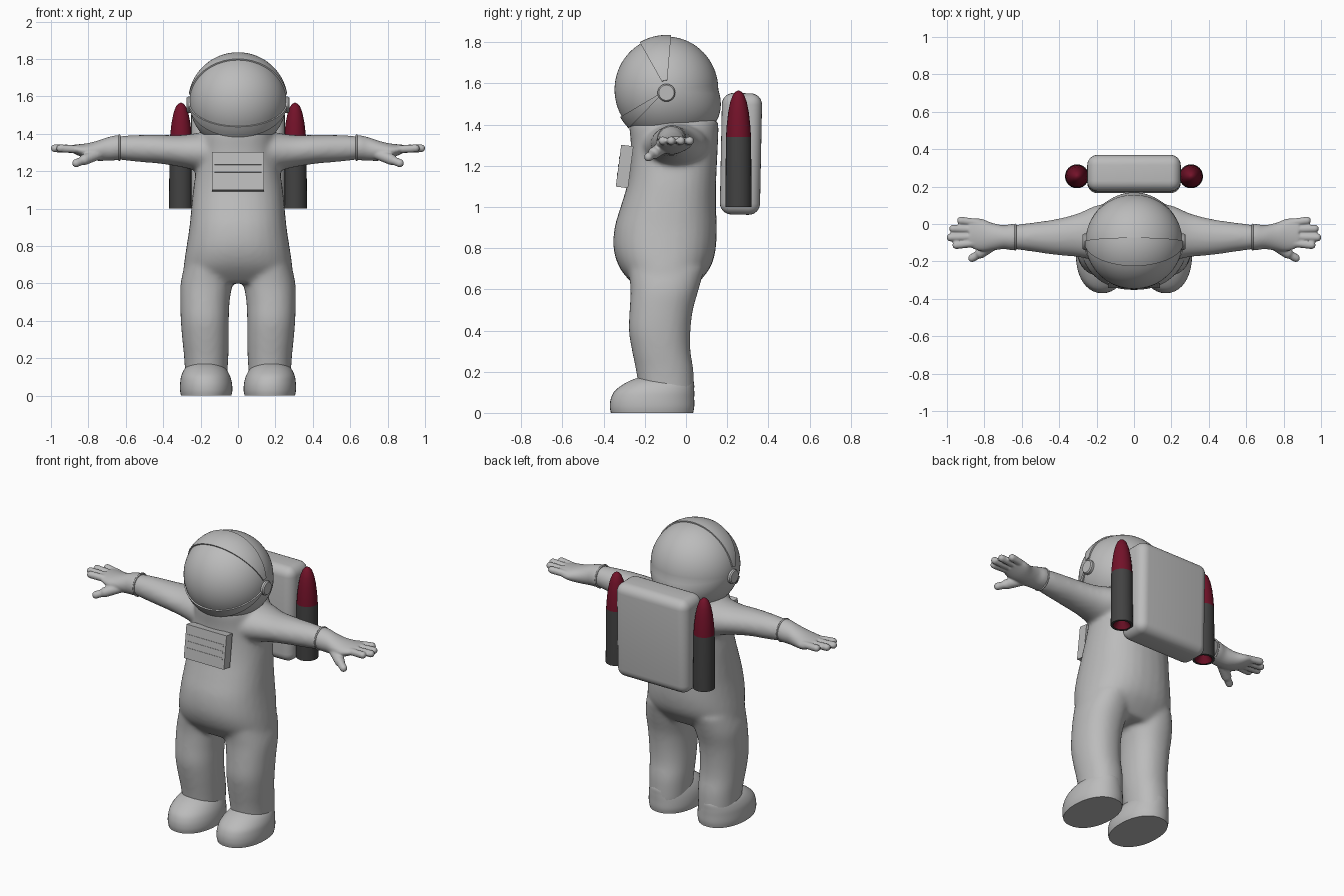
import bpy, bmesh, math
from mathutils import Vector, Matrix

if "Cube" in bpy.data.objects:
    bpy.data.objects.remove(bpy.data.objects["Cube"], do_unlink=True)


def material(name, rgb):
    m = bpy.data.materials.new(name)
    m.use_nodes = True
    m.diffuse_color = (*rgb, 1)
    m.node_tree.nodes["Principled BSDF"].inputs["Base Color"].default_value = (*rgb, 1)
    return m


GREY = material("suit grey", (0.5, 0.5, 0.5))
DARK = material("rocket charcoal", (0.055, 0.055, 0.055))
RED = material("rocket red", (0.17, 0.006, 0.022))


def finish(bm, name, mats=(GREY,), angle=35):
    bmesh.ops.recalc_face_normals(bm, faces=bm.faces)
    mesh = bpy.data.meshes.new(name)
    bm.to_mesh(mesh)
    bm.free()
    ob = bpy.data.objects.new(name, mesh)
    bpy.context.collection.objects.link(ob)
    for m in mats:
        mesh.materials.append(m)
    bpy.ops.object.select_all(action="DESELECT")
    ob.select_set(True)
    bpy.context.view_layer.objects.active = ob
    bpy.ops.object.shade_smooth_by_angle(angle=math.radians(angle))
    return ob


def blend(ob, voxel, repeats):
    """Fuse overlapping volumes into one soft skin."""
    r = ob.modifiers.new("Fuse", "REMESH")
    r.mode = "VOXEL"
    r.voxel_size = voxel
    r.use_smooth_shade = True
    s = ob.modifiers.new("Soften", "SMOOTH")
    s.factor = 0.5
    s.iterations = repeats


def refine(rows, steps=4):
    """Catmull-Rom interpolation between section rows."""
    rows = [Vector(r) for r in rows]
    out = []
    for i in range(len(rows) - 1):
        a, b, c, d = rows[max(i - 1, 0)], rows[i], rows[i + 1], rows[min(i + 2, len(rows) - 1)]
        for k in range(steps):
            t = k / steps
            out.append(b + (c - a) * (t / 2) + (2 * a - 5 * b + 4 * c - d) * (t * t / 2)
                       + (3 * b - a - 3 * c + d) * (t ** 3 / 2))
    return out + [rows[-1]]


def loft(bm, rows, place, power=2.0, n=32):
    """Skin rings of (position, centre u, centre v, radius u, radius v)."""
    rings = []
    for w, cu, cv, ru, rv in rows:
        ring = []
        for k in range(n):
            c, s = math.cos(math.tau * k / n), math.sin(math.tau * k / n)
            u = cu + ru * math.copysign(abs(c) ** (2 / power), c)
            v = cv + rv * math.copysign(abs(s) ** (2 / power), s)
            ring.append(bm.verts.new(place(w, u, v)))
        rings.append(ring)
    for a, b in zip(rings, rings[1:]):
        for k in range(n):
            bm.faces.new((a[k], a[(k + 1) % n], b[(k + 1) % n], b[k]))
    bm.faces.new(rings[0])
    bm.faces.new(rings[-1])


def capsule(bm, p, q, r):
    p, q = Vector(p), Vector(q)
    d = q - p
    verts = bmesh.ops.create_uvsphere(bm, u_segments=14, v_segments=9, radius=r)["verts"]
    for v in verts:
        if v.co.z > 0.001:
            v.co.z += d.length
    bmesh.ops.transform(bm, verts=verts,
                        matrix=Matrix.Translation(p) @ d.to_track_quat("Z", "Y").to_matrix().to_4x4())


# Section tables
def front_back(rows):
    """Turn (z, left x, right x, front y, back y) into loft rows."""
    return [(z, (a + b) / 2, (f + k) / 2, (b - a) / 2, (k - f) / 2) for z, a, b, f, k in rows]


torso = front_back([(z, -w, w, f, k) for z, w, f, k in (
    (0.60, .26, -.23, .03), (.66, .29, -.29, .085), (.72, .287, -.33, .125), (.8, .275, -.352, .145),
    (.9, .26, -.347, .15), (1.0, .25, -.318, .146), (1.1, .24, -.288, .146), (1.2, .225, -.272, .15),
    (1.3, .21, -.268, .155), (1.38, .2, -.275, .158), (1.425, .185, -.275, .155))])
leg = front_back([(.06, .06, .28, -.22, .04), (.2, .052, .288, -.242, .037), (.3, .05, .298, -.262, .022),
                  (.4, .049, .306, -.278, .022), (.5, .045, .309, -.274, .034), (.6, .03, .307, -.27, .062),
                  (.7, .02, .285, -.28, .09)])
arm = [(.08, -.06, 1.3, .18, .11), (.2, -.05, 1.302, .15, .104), (.3, -.06, 1.307, .117, .086),
       (.42, -.07, 1.317, .096, .077), (.55, -.07, 1.322, .077, .071), (.65, -.07, 1.325, .064, .062)]
palm = [(.632, -.07, 1.326, .069, .067), (.66, -.07, 1.324, .069, .066), (.7, -.07, 1.318, .064, .062),
        (.76, -.068, 1.308, .074, .052), (.82, -.058, 1.308, .087, .039), (.88, -.048, 1.319, .076, .023)]
boot = front_back([(0, .035, .305, -.365, .035), (.03, .03, .31, -.37, .04), (.07, .033, .309, -.365, .04),
                   (.11, .045, .302, -.343, .04), (.15, .07, .28, -.285, .037), (.178, .11, .24, -.215, .01)])

# Suit: torso, legs and arms fused together
bm = bmesh.new()
loft(bm, refine(torso), lambda w, u, v: (u, v, w), 2.3)
for s in (1, -1):
    loft(bm, refine(leg), lambda w, u, v: (s * u, v, w), 2.2)
    loft(bm, refine(arm), lambda w, u, v: (s * w, u, v))
blend(finish(bm, "suit"), 0.013, 10)

for s, side in ((1, "left"), (-1, "right")):
    # Boot with a flat sole
    bm = bmesh.new()
    loft(bm, refine(boot), lambda w, u, v: (s * u, v, w), 2.15, 40)
    finish(bm, side + "_boot", angle=50)

    # Glove: palm, four fingers and thumb
    bm = bmesh.new()
    loft(bm, refine(palm), lambda w, u, v: (s * w, u, v))
    for y0, tip, y1 in ((.005, .925, .018), (-.03, .967, -.025), (-.068, .98, -.072), (-.1, .95, -.113)):
        capsule(bm, (s * .83, y0, 1.315), (s * tip, y1, 1.322), .0215)
    capsule(bm, (s * .75, -.11, 1.29), (s * .82, -.155, 1.262), .03)
    capsule(bm, (s * .81, -.15, 1.265), (s * .865, -.182, 1.243), .0225)
    blend(finish(bm, side + "_glove"), 0.006, 4)

    # Raised cuff ring
    bpy.ops.mesh.primitive_torus_add(major_radius=.067, minor_radius=.005, major_segments=32, minor_segments=8,
                                     location=(s * .634, -.07, 1.326), rotation=(0, math.pi / 2, 0))
    ring = bpy.context.object
    ring.name = side + "_cuff"
    ring.data.materials.append(GREY)
    bpy.ops.object.shade_smooth()

    # Helmet hinge disc
    bm = bmesh.new()
    loft(bm, [(w, -.095, 1.555, r, r) for w, r in ((.2, .043), (.268, .043), (.275, .037))],
         lambda w, u, v: (s * w, u, v))
    finish(bm, side + "_hinge")

    # Rocket with hollow nozzle and rounded nose
    bm = bmesh.new()
    profile = [(1.07, .003), (1.0, .05), (1.0, .064), (1.34, .061), (1.4, .057), (1.46, .05),
               (1.51, .04), (1.545, .027), (1.56, .014), (1.566, .003)]
    loft(bm, [(z, .305, .255, r, r) for z, r in profile], lambda w, u, v: (s * u, v, w), n=24)
    bm.normal_update()
    for f in bm.faces:
        c = f.calc_center_median()
        radius = math.hypot(c.x - s * .305, c.y - .255)
        f.material_index = 1 if c.z > 1.34 or radius < .05 else 0
    finish(bm, side + "_rocket", (DARK, RED))

# Helmet: sphere with its poles at the hinges and raised visor rims
bm = bmesh.new()
bmesh.ops.create_uvsphere(bm, u_segments=72, v_segments=36, radius=1,
                          matrix=Matrix.Rotation(math.pi / 2, 4, "Y"))
rim = []
for f in bm.faces:
    c = f.calc_center_median()
    a = math.degrees(math.atan2(c.z, -c.y))
    if abs(c.x) < .99 and (60 < a < 95 or -45 < a < -30):
        rim.append(f)
new = bmesh.ops.extrude_face_region(bm, geom=rim)["geom"]
for v in new:
    if isinstance(v, bmesh.types.BMVert):
        v.co *= 1.03
bmesh.ops.delete(bm, geom=rim, context="FACES")
for v in bm.verts:
    if v.co.y > 0 and v.co.z < 0:
        v.co.y *= 1 - .33 * v.co.z
    v.co = Vector((v.co.x * .259, v.co.y * .252 - .095, v.co.z * .258 + 1.57))
finish(bm, "helmet")


def box(name, centre, size, tilt, bevel, segments):
    bm = bmesh.new()
    bmesh.ops.create_cube(bm, size=1)
    bmesh.ops.scale(bm, vec=size, verts=bm.verts)
    if bevel:
        bmesh.ops.bevel(bm, geom=bm.edges[:], offset=bevel, segments=segments, profile=.5, affect="EDGES")
    bmesh.ops.transform(bm, verts=bm.verts, matrix=Matrix.Translation(centre) @ Matrix.Rotation(tilt, 4, "X"))
    return finish(bm, name)


# Chest panel with shallow ridges, and the backpack
box("chest_panel", (0, -.298, 1.197), (.28, .06, .205), -.13, 0, 0)
for i in range(3):
    z = 1.16 + .04 * i
    box("panel_ridge", (0, -.328 + (z - 1.197) * .13, z), (.25, .006, .012), -.13, 0, 0)
box("backpack", (0, .267, 1.258), (.5, .195, .59), -.02, .055, 6)
